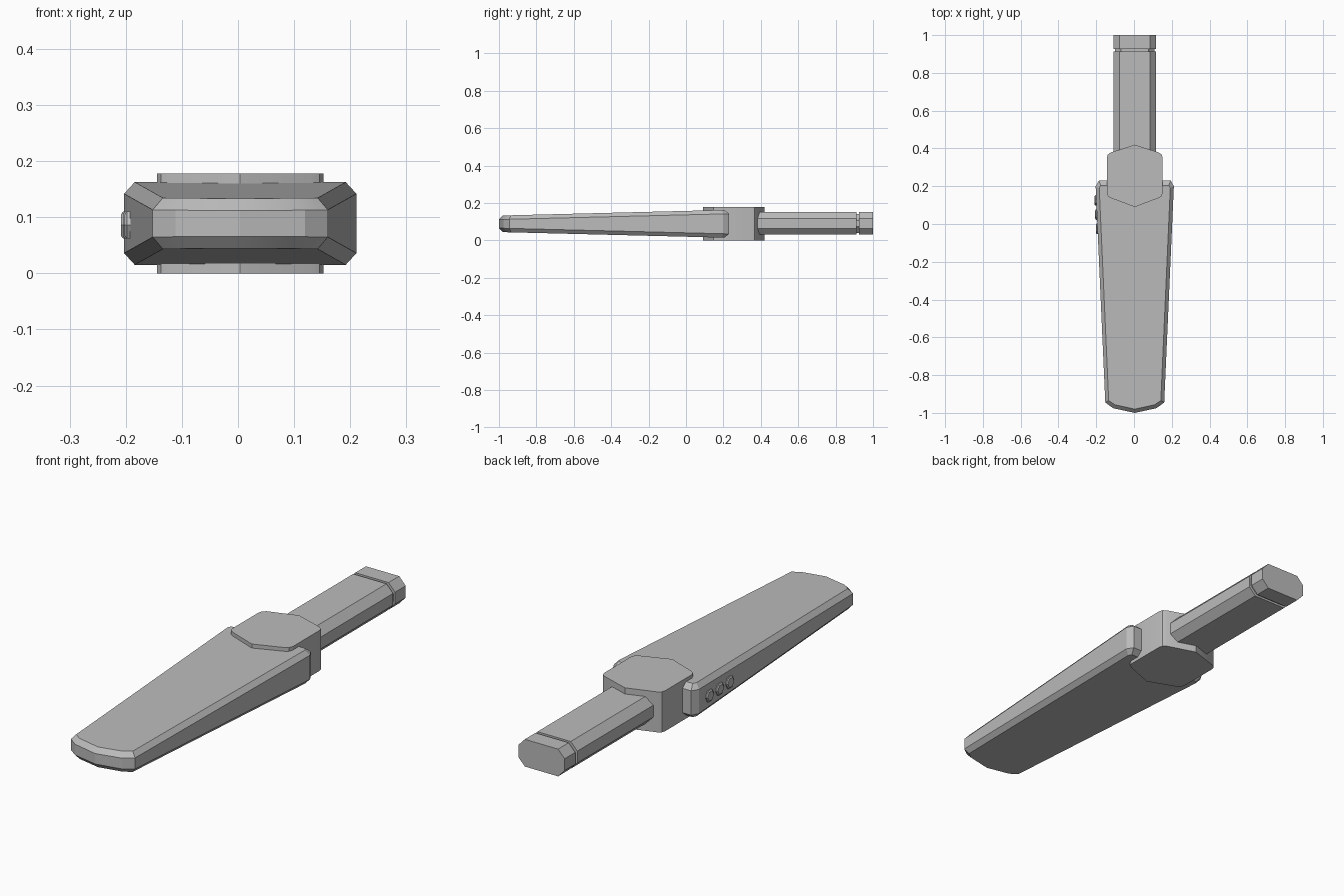
import bpy
import bmesh
import math

cube = bpy.data.objects.get("Cube")
if cube:
    bpy.data.objects.remove(cube, do_unlink=True)

GREY = (0.5, 0.5, 0.5, 1)
grey = bpy.data.materials.new("mid grey")
grey.use_nodes = True
grey.diffuse_color = GREY
grey.node_tree.nodes["Principled BSDF"].inputs["Base Color"].default_value = GREY

CX, MID = 0.004, 0.089  # shared centre line


def loft(name, rings):
    """Skin a stack of matching closed rings and cap both ends."""
    bm = bmesh.new()
    loops = [[bm.verts.new(p) for p in ring] for ring in rings]
    count = len(loops[0])
    for a, b in zip(loops, loops[1:]):
        for i in range(count):
            j = (i + 1) % count
            bm.faces.new((a[i], a[j], b[j], b[i]))
    bm.faces.new(loops[0][::-1])
    bm.faces.new(loops[-1])
    bmesh.ops.recalc_face_normals(bm, faces=bm.faces)
    mesh = bpy.data.meshes.new(name)
    bm.to_mesh(mesh)
    bm.free()
    obj = bpy.data.objects.new(name, mesh)
    bpy.context.collection.objects.link(obj)
    mesh.materials.append(grey)
    bpy.ops.object.select_all(action='DESELECT')
    obj.select_set(True)
    bpy.context.view_layer.objects.active = obj
    bpy.ops.object.shade_smooth_by_angle(angle=math.radians(20))
    return obj


def mirrored(half):
    """Complete an outline given on its +x side, front to back."""
    return half + [(-x, y) for x, y in reversed(half) if x > 0]


# Tapered paddle with bevelled rim
rim = mirrored([(0, -1), (0.115, -0.975), (0.156, -0.945),
                (0.207, 0.2), (0.19, 0.23), (0, 0.23)])
flat = mirrored([(0, -0.98), (0.105, -0.957), (0.138, -0.935),
                 (0.188, 0.19), (0.18, 0.205), (0, 0.205)])


def paddle_ring(outline, thickness, sign):
    return [(CX + x, y, MID + sign * (thickness + 0.025 * (y + 1)))
            for x, y in outline]


loft("scanner_paddle", [paddle_ring(flat, 0.044, -1), paddle_ring(rim, 0.023, -1),
                        paddle_ring(rim, 0.023, 1), paddle_ring(flat, 0.044, 1)])

# Collar block with pointed front and back
collar = mirrored([(0, 0.09), (0.125, 0.137), (0.141, 0.147), (0.148, 0.165),
                   (0.148, 0.35), (0.143, 0.367), (0.128, 0.378), (0, 0.42)])
loft("collar", [[(CX + x, y, z) for x, y in collar] for z in (0, 0.178)])


# Octagonal grip with a groove before its end cap
def grip_ring(y, inset):
    w, h = 0.113 - inset, 0.06 - inset
    cx, cz = 0.032, 0.034
    quarter = [(w, h - cz), (w - cx, h)]
    half = quarter + [(-x, z) for x, z in reversed(quarter)]
    return [(CX + x, y, MID + 0.002 + z) for x, z in half + [(-x, -z) for x, z in half]]


GROOVE = 0.009
loft("grip", [grip_ring(y, inset) for y, inset in (
    (0.3, 0), (0.912, 0), (0.912, GROOVE), (0.926, GROOVE), (0.926, 0), (1, 0))])

# Three hexagonal side buttons
for number, y in enumerate((0.125, 0.05, -0.025), 1):
    side = CX - 0.156 - 0.0445 * (y + 0.945)

    def button_ring(x, radius):
        return [(x, y + radius * math.cos(math.radians(60 * k)),
                 MID - 0.003 + radius * math.sin(math.radians(60 * k))) for k in range(6)]

    loft(f"button_{number}", [button_ring(side + 0.01, 0.028),
                              button_ring(side - 0.005, 0.028),
                              button_ring(side - 0.009, 0.022)])
